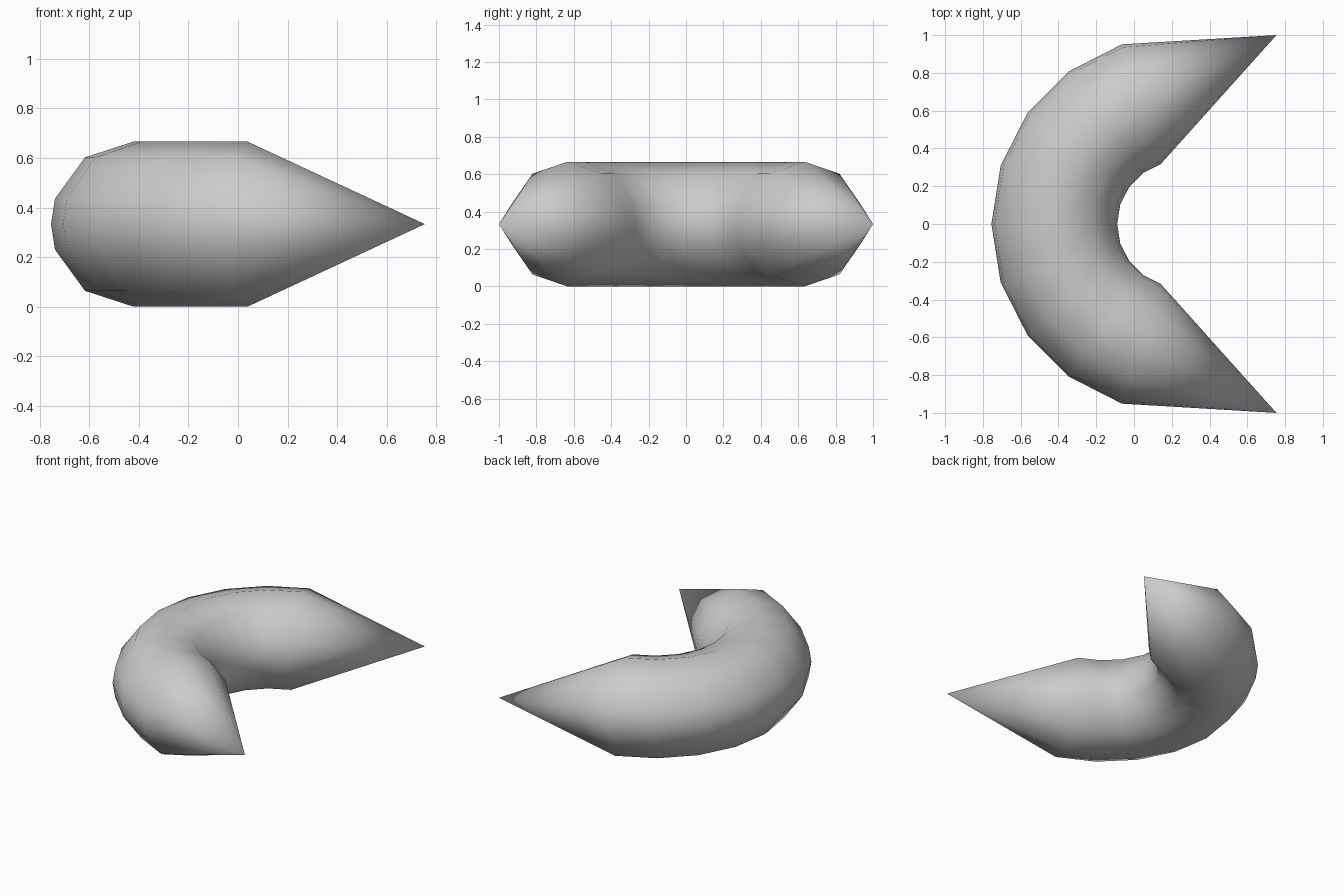
import bpy, bmesh
from math import sin, cos, radians

if "Cube" in bpy.data.objects:
    bpy.data.objects.remove(bpy.data.objects["Cube"])

R, r = 0.667, 0.333          # arc radius, tube radius
CX, ZC = 0.245, 0.333        # arc centre
TIP = (0.754, 1.0)           # pointed ends (mirrored in y)
section = [0, 18, 54, 90, 126, 162, 180, 198, 234, 270, 306, 342]

bm = bmesh.new()

# curved tube: nine cross-sections, 18 degrees apart
rings = []
for i in range(-4, 5):
    a = radians(18 * i)
    ring = []
    for t in section:
        d = R + r * cos(radians(t))
        ring.append(bm.verts.new((CX - d * cos(a), d * sin(a), ZC + r * sin(radians(t)))))
    rings.append(ring)

n = len(section)
for p, q in zip(rings, rings[1:]):
    for k in range(n):
        bm.faces.new((p[k], p[(k + 1) % n], q[(k + 1) % n], q[k]))

# pointed ends
for ring, side in ((rings[0], -1), (rings[-1], 1)):
    tip = bm.verts.new((TIP[0], TIP[1] * side, ZC))
    for k in range(n):
        bm.faces.new((ring[k], ring[(k + 1) % n], tip))

bmesh.ops.recalc_face_normals(bm, faces=bm.faces)
for f in bm.faces:
    f.smooth = True

mesh = bpy.data.meshes.new("crescent_roll")
bm.to_mesh(mesh)
bm.free()
bpy.context.collection.objects.link(bpy.data.objects.new("crescent_roll", mesh))
